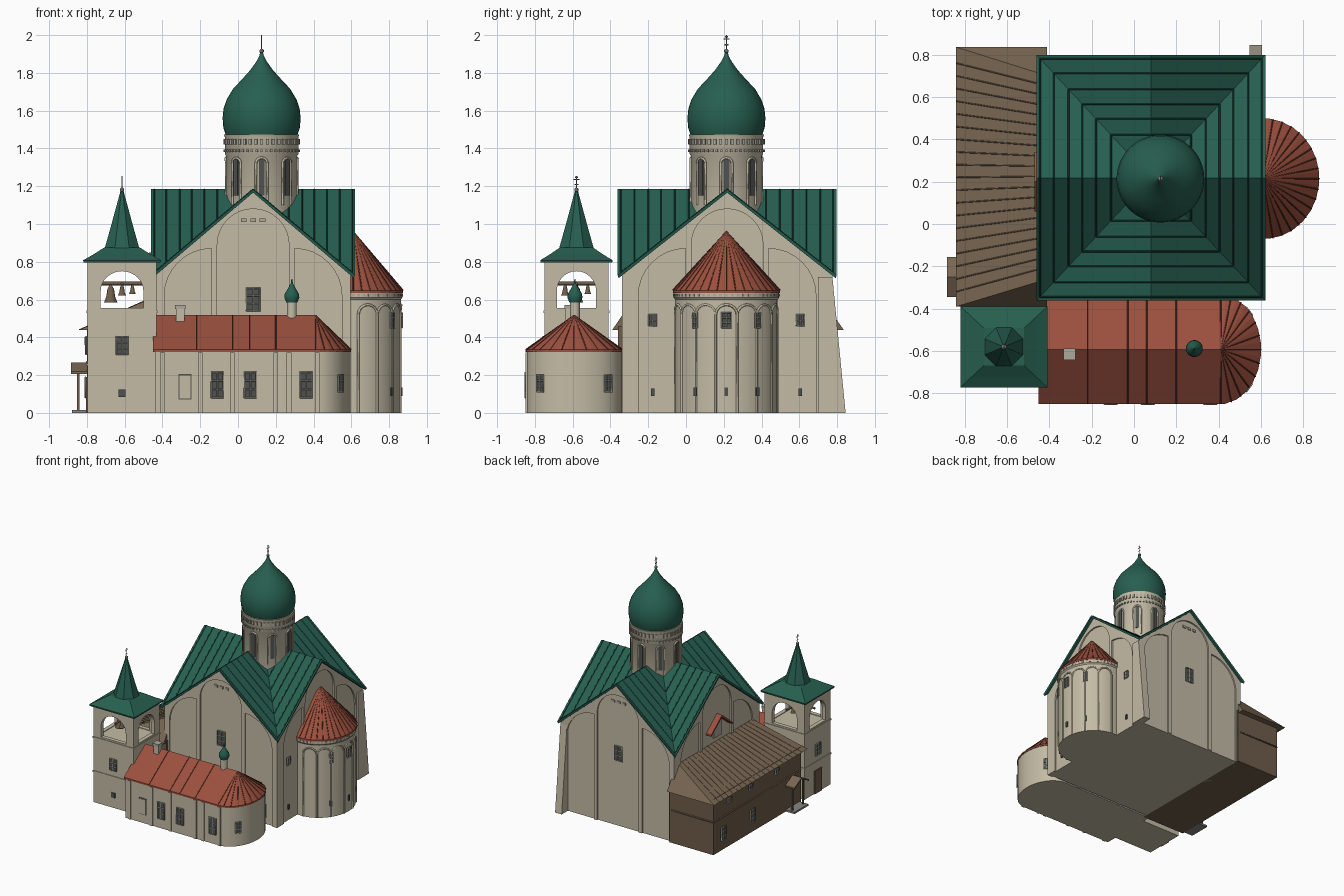
import bpy, bmesh
from math import sin, cos, pi, sqrt, atan2, radians
from mathutils import Vector

old = bpy.data.objects.get("Cube")
if old:
    bpy.data.objects.remove(old)


def material(name, *rgb):
    m = bpy.data.materials.new(name)
    m.use_nodes = True
    m.diffuse_color = (*rgb, 1)
    m.node_tree.nodes["Principled BSDF"].inputs["Base Color"].default_value = (*rgb, 1)
    return m


STONE = material("warm_plaster", .55, .5, .38)
GREEN = material("green_roof", .02, .115, .08)
SEAM = material("dark_green_seam", .01, .06, .045)
RED = material("red_roof", .33, .08, .048)
RIB = material("dark_red_rib", .15, .035, .022)
SHINGLE = material("brown_shingle", .19, .135, .085)
WOOD = material("brown_wood", .16, .11, .07)
GLASS = material("dark_glass", .08, .085, .085)
TRIM = material("pale_trim", .42, .4, .34)
METAL = material("grey_metal", .25, .24, .22)


def make(name, verts, faces, mat, smooth=False):
    me = bpy.data.meshes.new(name)
    me.from_pydata(verts, [], faces)
    bm = bmesh.new()
    bm.from_mesh(me)
    bmesh.ops.recalc_face_normals(bm, faces=bm.faces)
    bm.to_mesh(me)
    bm.free()
    me.materials.append(mat)
    ob = bpy.data.objects.new(name, me)
    bpy.context.collection.objects.link(ob)
    if smooth:
        activate(ob)
        bpy.ops.object.shade_smooth_by_angle(angle=radians(35))
    return ob


def activate(ob):
    bpy.ops.object.select_all(action='DESELECT')
    ob.select_set(True)
    bpy.context.view_layer.objects.active = ob


def prism(name, outline, d0, d1, axis, mat):
    """Extrude a 2D outline along x, y or z."""
    place = {'x': lambda a, b, d: (d, a, b), 'y': lambda a, b, d: (a, d, b),
             'z': lambda a, b, d: (a, b, d)}[axis]
    n = len(outline)
    verts = [place(a, b, d) for d in (d0, d1) for a, b in outline]
    faces = [range(n), range(n, 2 * n)]
    faces += [(i, (i + 1) % n, n + (i + 1) % n, n + i) for i in range(n)]
    return make(name, verts, faces, mat)


def box(name, x0, x1, y0, y1, z0, z1, mat):
    return prism(name, [(x0, y0), (x1, y0), (x1, y1), (x0, y1)], z0, z1, 'z', mat)


def lathe(name, profile, cx, cy, mat, seg=32, sx=1, sy=1, smooth=True):
    verts, faces, n = [], [], len(profile)
    for k in range(seg):
        a = 2 * pi * k / seg + pi / seg
        verts += [(cx + r * sx * cos(a), cy + r * sy * sin(a), z) for r, z in profile]
    for k in range(seg):
        j = (k + 1) % seg
        faces += [(k * n + i, j * n + i, j * n + i + 1, k * n + i + 1) for i in range(n - 1)]
    faces += [[k * n for k in range(seg)], [k * n + n - 1 for k in range(seg)]]
    return make(name, verts, faces, mat, smooth)


def bars(name, paths, r, mat):
    """Thin square bars that follow point lists."""
    cu = bpy.data.curves.new(name, 'CURVE')
    cu.dimensions, cu.bevel_depth, cu.bevel_resolution = '3D', r, 0
    cu.use_fill_caps = True
    for path in paths:
        sp = cu.splines.new('POLY')
        sp.points.add(len(path) - 1)
        for p, co in zip(sp.points, path):
            p.co = (*co, 1)
    cu.materials.append(mat)
    bpy.context.collection.objects.link(bpy.data.objects.new(name, cu))


def cut(ob, cutter):
    m = ob.modifiers.new("cut", 'BOOLEAN')
    m.operation, m.object, m.solver = 'DIFFERENCE', cutter, 'EXACT'
    activate(ob)
    bpy.ops.object.modifier_apply(modifier=m.name)
    bpy.data.objects.remove(cutter)


def plate(name, x, y, z0, z1, w, ang, mat, thick=.008):
    """Thin upright plate whose outward normal points at angle ang."""
    t, n = Vector((-sin(ang), cos(ang))), Vector((cos(ang), sin(ang)))
    o = Vector((x, y))
    corners = [o + t * s * w / 2 + n * d for s, d in ((-1, -.01), (1, -.01), (1, thick), (-1, thick))]
    return prism(name, [tuple(c) for c in corners], z0, z1, 'z', mat)


def window(name, x, y, z0, z1, w, ang, cols=2, rows=3):
    plate(name + "_glass", x, y, z0, z1, w, ang, GLASS)
    def at(s, z):
        return (x - sin(ang) * s * w + cos(ang) * .008, y + cos(ang) * s * w + sin(ang) * .008, z)
    lines = [[at(i / cols - .5, z0), at(i / cols - .5, z1)] for i in range(1, cols)]
    lines += [[at(-.5, z0 + (z1 - z0) * i / rows), at(.5, z0 + (z1 - z0) * i / rows)] for i in range(1, rows)]
    bars(name + "_muntins", lines, .003, TRIM)
    bars(name + "_frame", [[at(-.5, z0), at(-.5, z1), at(.5, z1), at(.5, z0), at(-.5, z0)]], .004, TRIM)


def arcade(name, cx, cy, rx, ry, spans, z0, zs):
    """Raised arch mouldings wrapped around a round wall."""
    paths = []
    for a0, a1 in spans:
        mid, half = (a0 + a1) / 2, (a1 - a0) / 2
        pts = [(a0, z0)] + [(mid - half * cos(pi * k / 8), zs + half * rx * sin(pi * k / 8)) for k in range(9)]
        paths.append([(cx + rx * cos(a), cy + ry * sin(a), z) for a, z in pts + [(a1, z0)]])
    bars(name, paths, .007, STONE)


def dentils(name, cx, cy, rx, ry, z0, z1, count, w):
    for k in range(count):
        a = 2 * pi * k / count
        plate(name, cx + rx * cos(a), cy + ry * sin(a), z0, z1, w, a, TRIM)


def cross(name, x, y, z, top):
    lathe(name + "_ball", [(.002, z - .014), (.012, z - .005), (.012, z + .005), (.002, z + .014)], x, y, METAL, 12)
    h = top - z
    bars(name, [[(x, y, z), (x, y, top)]] + [[(x, y - w, z + h * f), (x, y + w, z + h * f)]
         for w, f in ((.016, .75), (.008, .9), (.01, .4))], .003, METAL)


# Main body under crossed gables
CX, CY, HX, HY, RIDGE, DROP = .08, .218, .54, .58, 1.184, .455
WX, WY = .515, .558
RING = [(-1, -1), (0, -1), (1, -1), (1, 0), (1, 1), (0, 1), (-1, 1), (-1, 0), (0, 0)]


def gables(hx, hy, lower):
    return [(CX + u * hx, CY + v * hy, RIDGE - lower - DROP * min(abs(u) * hx / HX, abs(v) * hy / HY))
            for u, v in RING]


slopes = [(i, (i + 1) % 8, 8) for i in range(8)]
base = [(CX + u * WX, CY + v * WY, 0) for u, v in RING[:8:2]]
sides = [(9 + k, 9 + (k + 1) % 4, (2 * k + 2) % 8, 2 * k + 1, 2 * k) for k in range(4)]
body = make("church_body", gables(WX, WY, .012) + base, slopes + sides + [(12, 11, 10, 9)], STONE)

# Recessed arched bays on all four walls
arch = [(.19 * cos(pi * k / 16), .89 + .19 * sin(pi * k / 16)) for k in range(17)]
centre_bay = [(.19, -.05)] + arch + [(-.19, -.05)]
quarter = [(.22 + .25 * cos(pi * k / 16), .62 + .25 * sin(pi * k / 16)) for k in range(9)]
side_bay = [(.22, -.05), (.47, -.05)] + quarter
mirrored_bay = [(-a, z) for a, z in side_bay]
for axis, along, out, half in (('y', CX, CY, WY), ('x', CY, CX, WX)):
    for s in (-1, 1):
        for bay in (centre_bay, side_bay, mirrored_bay):
            shape = [(along + a, z) for a, z in bay]
            cut(body, prism("bay_cutter", shape, out + s * (half - .012), out + s * (half + .1), axis, STONE))

roof = make("main_roof", gables(HX, HY, 0), slopes, GREEN)
shell = roof.modifiers.new("thickness", 'SOLIDIFY')
shell.thickness, shell.offset = .018, -1
seams = []
for t in (.35, .48, .6, .72, .85, .97):
    for s in (-1, 1):
        for q in (-1, 1):
            low = RIDGE - DROP * t
            seams.append([(CX + s * t * HX, CY, RIDGE), (CX + s * t * HX, CY + q * t * HY, low)])
            seams.append([(CX, CY + s * t * HY, RIDGE), (CX + q * t * HX, CY + s * t * HY, low)])
bars("roof_seams", seams, .004, SEAM)
for s, ang in ((-1, -pi / 2), (1, pi / 2)):
    window("hall_window", CX, CY + s * (WY - .012), .54, .66, .07, ang)
    for dx in (-.05, 0, .05):
        plate("gable_niche", CX + dx, CY + s * (WY - .012), 1.01, 1.03, .03, ang, TRIM)
for y in (-.177, .605):
    window("east_window", CX + WX - .012, y, .46, .52, .04, 0, 2, 2)
    plate("east_slit", CX + WX - .012, y, .09, .13, .018, 0, GLASS)
prism("corner_buttress", [(.7, 0), (.845, 0), (.775, .72), (.7, .72)], .545, .605, 'x', STONE)

# Drum and onion dome
DX, DY = .125, .214
lathe("drum", [(.188, .95), (.188, 1.36), (.195, 1.37), (.195, 1.46), (.2, 1.475)], DX, DY, STONE, 48)
dentils("drum_frieze", DX, DY, .195, .195, 1.42, 1.45, 40, .016)
dentils("drum_teeth", DX, DY, .195, .195, 1.38, 1.395, 48, .012)
for k in range(8):
    a = k * pi / 4
    plate("drum_slit", DX + .186 * cos(a), DY + .186 * sin(a), 1.15, 1.345, .03, a, GLASS)
arcade("drum_mouldings", DX, DY, .19, .19, [(k * pi / 4 - .16, k * pi / 4 + .16) for k in range(8)], 1.1, 1.32)
onion = [(.19, 1.47), (.203, 1.51), (.207, 1.56), (.202, 1.61), (.185, 1.66), (.152, 1.715), (.105, 1.765),
         (.06, 1.815), (.028, 1.86), (.012, 1.89), (.006, 1.915)]
lathe("onion_dome", onion, DX, DY, GREEN, 48)
cross("dome_cross", DX, DY, 1.915, 2)

# Main round apse
AX, AY = .61, .214
lathe("apse_wall", [(.272, 0), (.272, .6), (.28, .61), (.28, .64)], AX, AY, STONE, 48, .93)
lathe("apse_roof", [(.285, .635), (.285, .648), (.003, .96)], AX, AY, RED, 28, .93, 1, False)
dentils("apse_teeth", AX, AY, .255, .275, .615, .63, 56, .014)
angles = [radians(-84 + 24 * k) for k in range(8)]
arcade("apse_arcade", AX, AY, .254, .273, zip(angles, angles[1:]), 0, .52)
bars("apse_roof_ribs", [[(AX + .265 * cos(a), AY + .285 * sin(a), .648), (AX, AY, .96)]
     for a in [radians(-90 + 10 * k) for k in range(19)]], .003, RIB)
for a, w in ((-.64, .03), (0, .05), (.64, .03)):
    x, y, n = AX + .252 * cos(a), AY + .271 * sin(a), atan2(sin(a), cos(a))
    window("apse_window", x, y, .45, .53, w, n, 2, 3)
    plate("apse_slit", x, y, .09, .135, .018, n, GLASS)

# Low chapel with rounded end
SX, SY = .41, -.592
box("chapel_wall", -.44, SX, SY - .25, SY + .25, 0, .335, STONE)
prism("chapel_gable", [(SY - .25, .33), (SY + .25, .33), (SY, .505)], -.44, SX, 'x', STONE)
prism("chapel_roof", [(SY - .257, .322), (SY - .257, .335), (SY, .517), (SY + .257, .335), (SY + .257, .322),
      (SY, .5)], -.45, SX, 'x', RED)
lathe("chapel_end", [(.25, 0), (.25, .33)], SX, SY, STONE, 40, .74)
lathe("chapel_end_roof", [(.257, .322), (.257, .335), (.003, .517)], SX, SY, RED, 24, .74, 1, False)
ribs = [[(SX + .19 * cos(a), SY + .257 * sin(a), .335), (SX, SY, .517)]
        for a in [radians(-90 + 15 * k) for k in range(13)]]
ribs += [[(x, SY + s * .257, .335), (x, SY, .517)] for x in (-.22, -.03, .06, .2) for s in (-1, 1)]
bars("chapel_roof_ribs", ribs, .003, RIB)
front = SY - .25
for x in (-.11, .065, .36):
    window("chapel_window", x, front, .08, .215, .062, -pi / 2)
for x in (-.4, -.2, -.03, .2, .27, .42):
    plate("chapel_pilaster", x, front, 0, .32, .025, -pi / 2, STONE)
plate("chapel_door_frame", -.28, front, .07, .205, .07, -pi / 2, GLASS, .004)
plate("chapel_door", -.28, front, .076, .199, .058, -pi / 2, STONE)
for t in (-.79, .79):
    window("chapel_end_window", SX + .183 * cos(t), SY + .248 * sin(t), .11, .2, .045,
           atan2(sin(t) * .74, cos(t)))
box("chimney", -.328, -.282, -.638, -.592, .44, .55, STONE)
box("chimney_cap", -.333, -.277, -.643, -.587, .55, .57, TRIM)
lathe("cupola_neck", [(.026, .48), (.026, .59)], .285, -.588, STONE, 16)
lathe("cupola_dome", [(.03, .585), (.04, .61), (.038, .63), (.02, .66), (.006, .685), (.002, .71)],
      .285, -.588, GREEN, 20)

# Bell tower
TX, TY = -.614, -.58
tower = box("tower_wall", TX - .183, TX + .183, TY - .17, TY + .17, 0, .805, STONE)
cut(tower, box("belfry_cutter", TX - .15, TX + .15, TY - .137, TY + .137, .55, .77, STONE))
for axis, mid, across, w in (('y', TX, TY, .113), ('x', TY, TX, .104)):
    shape = [(mid + w, .555)] + [(mid + w * cos(pi * k / 16), .645 + .105 * sin(pi * k / 16))
                                 for k in range(17)] + [(mid - w, .555)]
    cut(tower, prism("arch_cutter", shape, across - .3, across + .3, axis, STONE))
for z in (.25, .53):
    box("tower_belt", TX - .188, TX + .188, TY - .175, TY + .175, z, z + .012, STONE)
q = sqrt(2)
lathe("tower_roof", [(.203 * q, .795), (.206 * q, .808), (.15 * q, .84), (.095 * q, .875)],
      TX, TY, GREEN, 4, 1, .93, False)
lathe("tower_spire", [(.1, .868), (.06, 1.0), (.01, 1.17)], TX, TY, GREEN, 8, smooth=False)
cross("tower_cross", TX, TY, 1.18, 1.255)
bars("bell_beams", [[(TX - .16, TY, .685), (TX + .16, TY, .685)], [(TX, TY - .15, .685), (TX, TY + .15, .685)]],
     .01, WOOD)
for dx, dy, s in ((-.06, 0, 1), (0, 0, .6), (.055, 0, .5), (0, -.06, .6), (0, .06, .5)):
    lathe("bell", [(.036 * s, .675 - .09 * s), (.024 * s, .675 - .06 * s), (.018 * s, .675 - .02 * s),
          (.004, .68)], TX + dx, TY + dy, WOOD, 16)
west = TX - .183
window("tower_window", TX, TY - .17, .31, .405, .062, -pi / 2)
plate("tower_slit", TX, TY - .17, .085, .125, .035, -pi / 2, GLASS)
window("tower_west_window", west, TY, .31, .405, .062, pi)
plate("tower_door", west, TY, 0, .19, .09, pi, WOOD)

# Timber lean-to with hipped shed roof
box("timber_wall", -.8, -.4, -.36, .785, 0, .46, WOOD)
eave = [(-.84, -.39), (-.41, -.39), (-.41, .835), (-.84, .835)]
make("timber_roof", [(x, y, .44) for x, y in eave] + [(-.41, -.26, .63), (-.41, .7, .63)],
     [(3, 2, 1, 0), (0, 1, 4), (2, 3, 5), (3, 0, 4, 5), (1, 2, 5, 4)], SHINGLE)
bars("shingle_lines", [[(-.84, -.38 + .06 * k, .44), (-.41, -.25 + .0475 * k, .63)] for k in range(1, 20)],
     .003, WOOD)
bars("timber_belt", [[(-.8, -.36, .27), (-.8, .785, .27), (-.42, .785, .27)]], .006, WOOD)
for y in (-.04, .3, .58):
    window("timber_window", -.8, y, .36, .4, .05, pi, 2, 1)
for y in (.28, .66):
    window("timber_low_window", -.8, y, .08, .19, .06, pi)

# Porch and west canopy
box("porch_step", -.88, -.79, -.34, -.16, 0, .015, METAL)
for y in (-.32, -.18):
    box("porch_post", -.852, -.84, y - .006, y + .006, .01, .22, WOOD)
prism("porch_roof", [(-.345, .205), (-.25, .255), (-.155, .205), (-.155, .218), (-.25, .268), (-.345, .218)],
      -.883, -.79, 'x', SHINGLE)
prism("west_canopy", [(.06, .72), (.2, .83), (.34, .72), (.34, .735), (.2, .848), (.06, .735)],
      -.47, -.41, 'x', RED)
plate("west_niche", CX - WX + .012, .2, .66, .79, .1, pi, TRIM)
